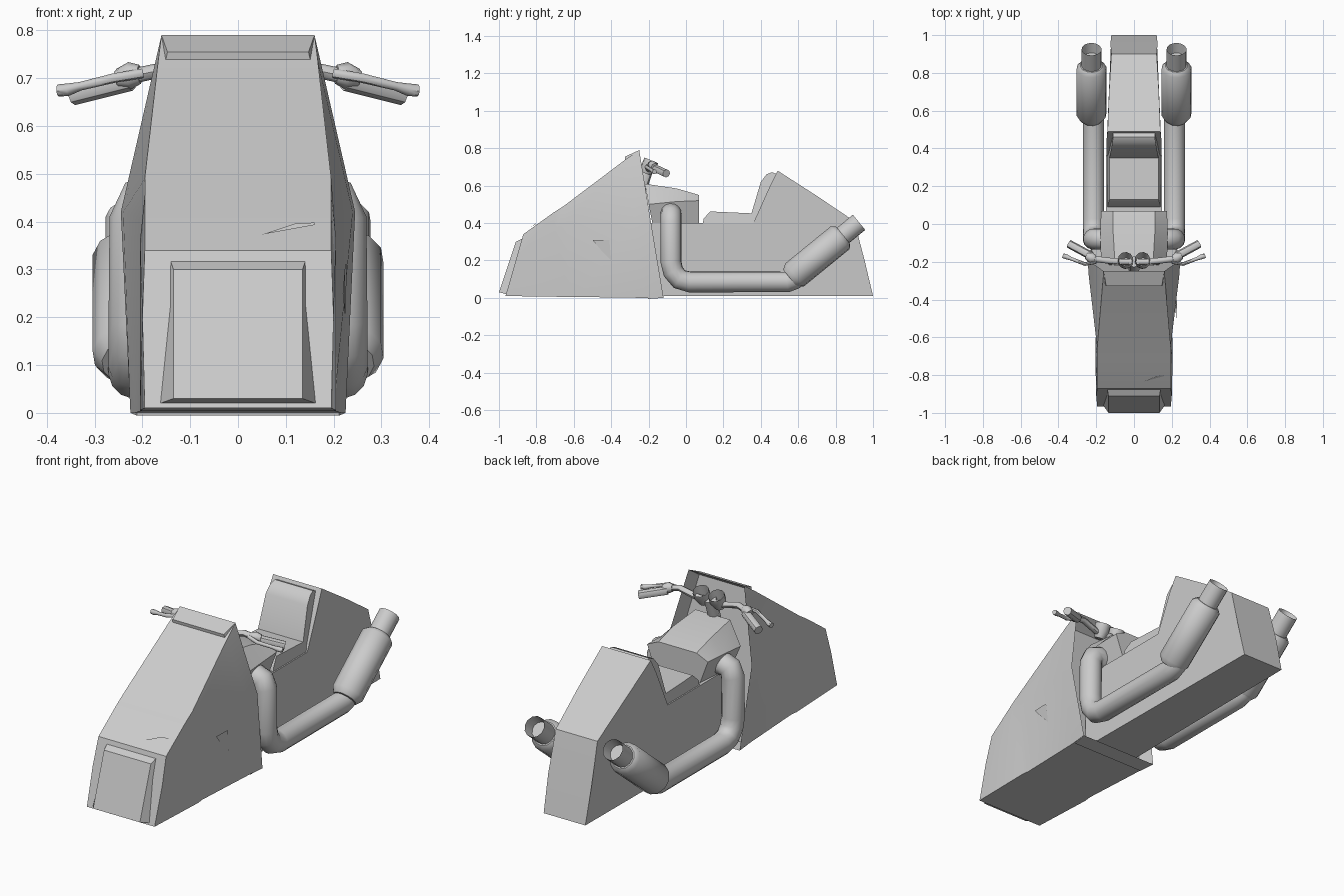
import bpy, bmesh, math
from mathutils import Vector

if "Cube" in bpy.data.objects:
    bpy.data.objects.remove(bpy.data.objects["Cube"])


def make(name, bm, angle=35):
    bmesh.ops.recalc_face_normals(bm, faces=bm.faces)
    me = bpy.data.meshes.new(name)
    bm.to_mesh(me)
    bm.free()
    ob = bpy.data.objects.new(name, me)
    bpy.context.collection.objects.link(ob)
    bpy.ops.object.select_all(action='DESELECT')
    ob.select_set(True)
    bpy.context.view_layer.objects.active = ob
    bpy.ops.object.shade_smooth_by_angle(angle=math.radians(angle))
    return ob


def skin(bm, rings):
    """Bridge rings of points, cap both ends; returns the end cap."""
    rows = [[bm.verts.new(p) for p in r] for r in rings]
    n = len(rows[0])
    for a, b in zip(rows, rows[1:]):
        for i in range(n):
            j = (i + 1) % n
            bm.faces.new((a[i], a[j], b[j], b[i]))
    bm.faces.new(rows[0])
    return bm.faces.new(rows[-1])


def hollow(bm, face, rim, depth):
    """Sink the inside of an end cap, leaving a rim."""
    bm.normal_update()
    bmesh.ops.inset_individual(bm, faces=[face], thickness=rim)
    bmesh.ops.translate(bm, verts=face.verts, vec=depth)


def loft(name, stations, recess=None):
    """Each station lists right-hand points, mirrored to the left."""
    bm = bmesh.new()
    rings = [s + [(-x, y, z) for x, y, z in reversed(s)] for s in stations]
    cap = skin(bm, rings)
    bmesh.ops.recalc_face_normals(bm, faces=bm.faces)
    if recess:
        hollow(bm, cap, *recess)
    return make(name, bm)


def prism(name, profile):
    """Side profile of (y, z, half width) spanning left to right."""
    bm = bmesh.new()
    skin(bm, [[(s * w, y, z) for y, z, w in profile] for s in (-1, 1)])
    return make(name, bm)


def tube(name, pts, sides=12, bore=0):
    """Pipe through (x, y, z, radius) points."""
    bm = bmesh.new()
    P = [Vector(p[:3]) for p in pts]
    rings, prev, u = [], None, None
    for i, p in enumerate(P):
        t = Vector()
        if i:
            t += (p - P[i - 1]).normalized()
        if i < len(P) - 1:
            t += (P[i + 1] - p).normalized()
        t.normalize()
        u = t.orthogonal().normalized() if u is None else prev.rotation_difference(t) @ u
        prev, v = t, t.cross(u)
        ang = [2 * math.pi * k / sides for k in range(sides)]
        rings.append([p + pts[i][3] * (u * math.cos(a) + v * math.sin(a)) for a in ang])
    cap = skin(bm, rings)
    bmesh.ops.recalc_face_normals(bm, faces=bm.faces)
    if bore:
        hollow(bm, cap, bore, -0.06 * prev)
    return make(name, bm, 45)


def plate(name, pts):
    bm = bmesh.new()
    bm.faces.new([bm.verts.new(p) for p in pts])
    return make(name, bm)


# Front fairing with hollow back behind the windscreen
loft("front_fairing", [
    [(.195, -.965, .01), (.20, -.91, .20), (.195, -.87, .34)],
    [(.205, -.62, .005), (.205, -.70, .36), (.195, -.71, .455)],
    [(.200, -.58, .005), (.195, -.64, .40), (.195, -.655, .49)],
    [(.215, -.22, 0), (.240, -.27, .42), (.167, -.33, .735)],
    [(.225, -.12, 0), (.245, -.19, .42), (.160, -.25, .79)],
], recess=(.02, (0, -.08, -.02)))

# Headlight block on the nose
prism("headlight_block", [(-1, .03, .135), (-.91, .30, .135),
                          (-.85, .33, .145), (-.93, .012, .185)])

# Fairing trim patches
plate("windscreen_patch", [(-.145, -.333, .731), (-.005, -.329, .735),
                           (-.008, -.302, .757), (-.15, -.305, .752)])
plate("nose_slit", [(.05, -.835, .373), (.16, -.805, .393),
                    (.16, -.80, .398), (.12, -.805, .396)])
plate("side_vent", [(.224, -.50, .31), (.228, -.41, .31),
                    (.224, -.40, .20), (.219, -.45, .25)])

# Main body and tail
prism("body", [(-.22, .01, .13), (1, .01, .12), (.955, .20, .125), (.90, .41, .12),
               (.70, .545, .132), (.49, .68, .14), (.45, .60, .145),
               (.36, .40, .147), (-.2, .40, .147)])

# Seat with back rest
prism("seat", [(.09, .40, .14), (.095, .425, .14), (.13, .462, .13), (.35, .452, .13),
               (.40, .62, .12), (.43, .66, .115), (.46, .672, .11), (.49, .66, .11),
               (.40, .40, .14)])

# Fuel tank
loft("fuel_tank", [
    [(.14, -.18, .40), (.175, -.20, .50), (.10, -.22, .61)],
    [(.14, -.05, .40), (.178, -.05, .515), (.11, -.05, .585)],
    [(.13, .07, .40), (.175, .07, .52), (.11, .07, .55)],
])

# Instrument dials and handlebar centre
tube("handlebar", [(-.24, -.18, .70, .016), (-.17, -.19, .715, .016),
                   (-.08, -.20, .69, .016), (0, -.20, .685, .016),
                   (.08, -.20, .69, .016), (.17, -.19, .715, .016),
                   (.24, -.18, .70, .016)], 8)
tube("steering_stem", [(0, -.24, .58, .03), (0, -.20, .70, .03)], 8)

for side, s in (("right", 1), ("left", -1)):
    # Exhaust pipe, muffler and open tip
    r = .056
    tube(side + "_exhaust_pipe", [(s * x, y, z, r) for x, y, z in (
        (.10, -.08, .45), (.165, -.08, .45), (.198, -.08, .44), (.214, -.08, .40),
        (.215, -.08, .19), (.215, -.068, .14), (.215, -.035, .10), (.215, .02, .085),
        (.215, .54, .085), (.217, .58, .10), (.222, .64, .16))], 14)
    d = Vector((0, .775, .632))
    start = Vector((s * .225, .565, .11))
    tube(side + "_muffler", [(*(start + d * t), q) for t, q in (
        (-.01, .06), (.02, .080), (.335, .080), (.355, .06))], 12)
    tube(side + "_exhaust_tip", [(*(start + d * t), .053) for t in (.3, .465)],
         12, bore=.010)
    # Dial, grip, clamp and lever
    tube(side + "_dial", [(s * .045, -.215, .665, .025), (s * .045, -.20, .70, .040),
                          (s * .045, -.185, .735, .040)], 10, bore=.008)
    tube(side + "_clamp", [(s * .205, -.185, .708, .020), (s * .225, -.18, .706, .028),
                           (s * .25, -.168, .70, .020)], 8)
    tube(side + "_grip", [(s * .225, -.17, .695, .022), (s * .345, -.105, .665, .022)], 8)
    tube(side + "_lever", [(s * .20, -.20, .71, .010), (s * .26, -.212, .70, .010),
                           (s * .33, -.185, .683, .009), (s * .355, -.175, .676, .013),
                           (s * .376, -.168, .674, .013)], 8)
